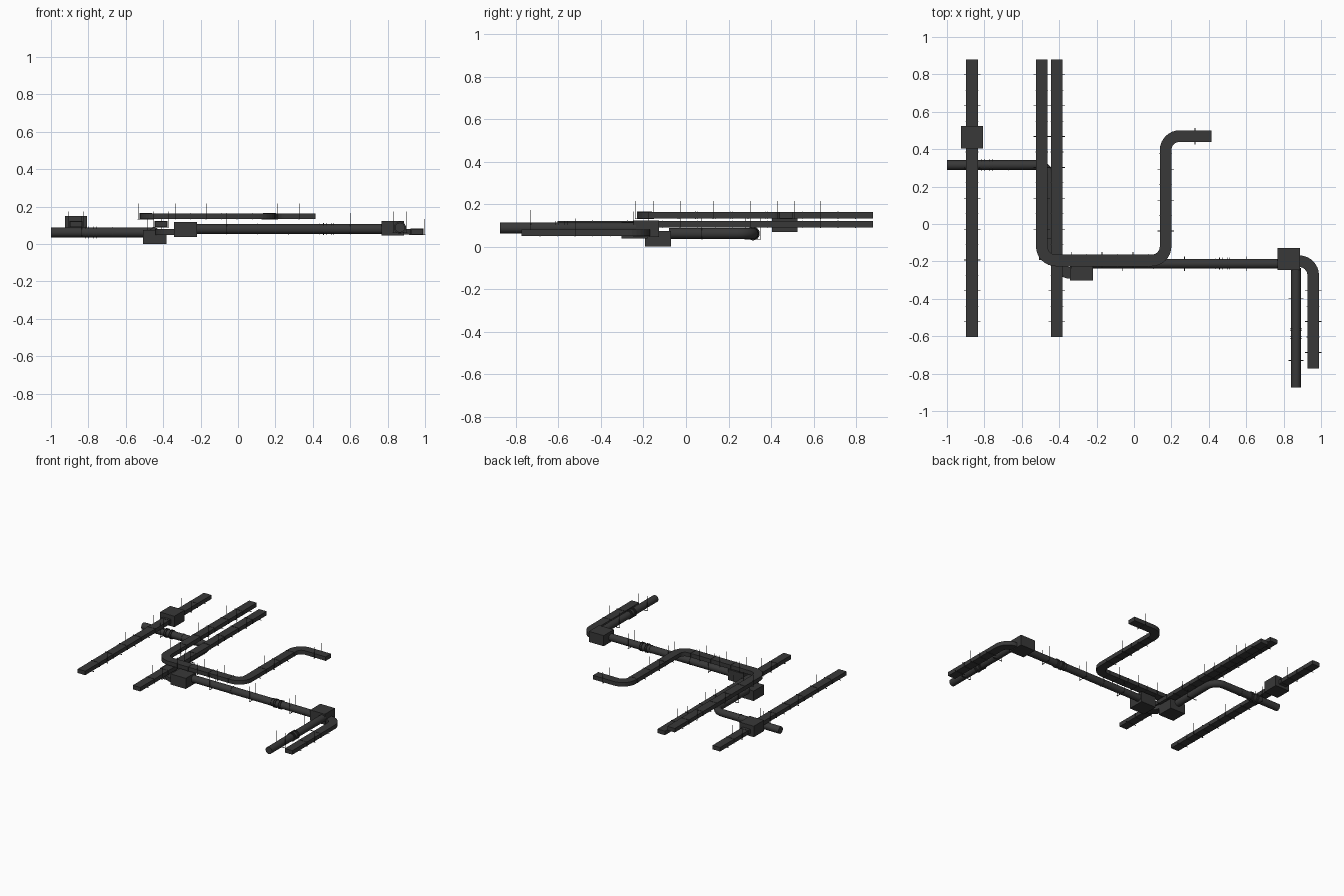
import bpy, bmesh, math
from mathutils import Vector

if "Cube" in bpy.data.objects:
    bpy.data.objects.remove(bpy.data.objects["Cube"])

dark = bpy.data.materials.new("dark_metal")
dark.diffuse_color = (0.04, 0.04, 0.04, 1)
dark.use_nodes = True
dark.node_tree.nodes["Principled BSDF"].inputs["Base Color"].default_value = dark.diffuse_color
W, H, R, BEND, SEG = 0.062, 0.030, 0.026, 0.075, 0.165


def finish(bm, name, smooth=False):
    bmesh.ops.recalc_face_normals(bm, faces=bm.faces)
    me = bpy.data.meshes.new(name)
    bm.to_mesh(me)
    bm.free()
    ob = bpy.data.objects.new(name, me)
    bpy.context.collection.objects.link(ob)
    me.materials.append(dark)
    if smooth:
        bpy.context.view_layer.objects.active = ob
        ob.select_set(True)
        bpy.ops.object.shade_smooth_by_angle(angle=math.radians(35))
        ob.select_set(False)
    return ob


def add_box(bm, lo, hi):
    vs = bmesh.ops.create_cube(bm, size=1)["verts"]
    for v in vs:
        v.co = Vector([(a + b) / 2 + c * (b - a) for a, b, c in zip(lo, hi, v.co)])


def rect(w, h):
    return [(-w / 2, -h / 2), (w / 2, -h / 2), (w / 2, h / 2), (-w / 2, h / 2)]


def circle(r, n=24):
    return [(r * math.cos(2 * math.pi * i / n), r * math.sin(2 * math.pi * i / n)) for i in range(n)]


def sweep(bm, stations, profile):
    """Skin a profile along (point, direction) stations lying in a level plane."""
    rings = []
    for p, d in stations:
        side = Vector((d.y, -d.x, 0))
        rings.append([bm.verts.new(p + side * a + Vector((0, 0, b))) for a, b in profile])
    n = len(profile)
    for r0, r1 in zip(rings, rings[1:]):
        for i in range(n):
            bm.faces.new((r0[i], r0[(i + 1) % n], r1[(i + 1) % n], r1[i]))
    bm.faces.new(rings[0])
    bm.faces.new(rings[-1])


def route(corners, z, bend=BEND):
    """Round the corners; return the stations and the straight legs."""
    pts = [Vector((x, y, z)) for x, y in corners]
    dirs = [(b - a).normalized() for a, b in zip(pts, pts[1:])]
    stations, legs, start = [(pts[0], dirs[0])], [], pts[0]
    for p, d0, d1 in zip(pts[1:-1], dirs, dirs[1:]):
        c = p - d0 * bend + d1 * bend
        legs.append((start, p - d0 * bend))
        for i in range(9):
            t = math.pi / 2 * i / 8
            stations.append((c - d1 * bend * math.cos(t) + d0 * bend * math.sin(t),
                             d0 * math.cos(t) + d1 * math.sin(t)))
        start = p + d1 * bend
    stations.append((pts[-1], dirs[-1]))
    legs.append((start, pts[-1]))
    return stations, legs


def band(bm, p, d, profile, t=0.003):
    sweep(bm, [(p - d * t / 2, d), (p + d * t / 2, d)], profile)


def hanger(bm, p, d, half, drop, top, rods):
    """Cross bar under the duct with a threaded rod on each side."""
    q = p - Vector((0, 0, drop))
    band(bm, q, d, rect(half * 2 + 0.006, 0.003), 0.004)
    if rods:
        side = Vector((d.y, -d.x, 0))
        for s in (-1, 1):
            c = q + side * half * s
            add_box(bm, (c.x - 0.001, c.y - 0.001, c.z), (c.x + 0.001, c.y + 0.001, p.z + top))


def run(name, corners, z, is_round=False, damper=None):
    stations, legs = route(corners, z)
    bm = bmesh.new()
    sweep(bm, stations, circle(R) if is_round else rect(W, H))
    finish(bm, name, is_round)
    joints, hang = bmesh.new(), bmesh.new()
    step = SEG * 2 if is_round else SEG
    collar = circle(R + 0.0025) if is_round else rect(W + 0.007, H + 0.004)
    for a, b in legs:
        d, length = (b - a).normalized(), (b - a).length
        for k in range(math.ceil(length / step)):
            s = k * step
            if s > 0.01 and s < length - 0.01:
                band(joints, a + d * s, d, collar)
            m = s + step / 2
            if m < length:
                if is_round:
                    hanger(hang, a + d * m, d, 0.036, R + 0.001, 0.085, True)
                else:
                    every = length < 0.55 and abs(d.x) > 0.5
                    hanger(hang, a + d * m, d, 0.041, H / 2 + 0.001, 0.068, every or k % 2 == 1)
    # volume damper: a cluster of thin collars
    if damper:
        a, b = legs[0]
        d = (b - a).normalized()
        for k in (-2, -1, 1, 2):
            band(joints, Vector((*damper, z)) + d * 0.014 * k, d, circle(R + 0.006))
    finish(joints, name + "_joints")
    finish(hang, name + "_hangers")


# Rectangular ducts
run("left_duct", [(-0.866, 0.88), (-0.866, -0.605)], 0.106)
run("middle_duct", [(-0.412, 0.88), (-0.412, -0.605)], 0.106)
run("upper_winding_duct", [(-0.493, 0.88), (-0.493, -0.195), (0.169, -0.195),
                           (0.169, 0.47), (0.415, 0.47)], 0.148)
run("right_duct", [(0.88, -0.199), (0.958, -0.199), (0.958, -0.773)], 0.066)
run("link_duct", [(-0.412, -0.18), (-0.412, -0.262), (-0.335, -0.262)], 0.064)

# Round ducts
run("left_round_duct", [(-1.0, 0.315), (-0.447, 0.315), (-0.447, -0.08)], 0.062, True, (-0.785, 0.315))
run("main_round_duct", [(-0.225, -0.212), (0.775, -0.212)], 0.08, True, (0.485, -0.212))
run("right_round_duct", [(0.866, -0.235), (0.866, -0.875)], 0.088, True, (0.866, -0.585))

# Equipment boxes
for name, lo, hi in [
    ("left_unit", (-0.926, 0.405, 0.07), (-0.808, 0.525, 0.151)),
    ("lower_unit", (-0.508, -0.193, 0.0), (-0.382, -0.07, 0.074)),
    ("centre_unit", (-0.342, -0.303, 0.038), (-0.218, -0.18, 0.117)),
    ("right_unit", (0.767, -0.246, 0.045), (0.888, -0.127, 0.124)),
]:
    bm = bmesh.new()
    add_box(bm, lo, hi)
    finish(bm, name)
